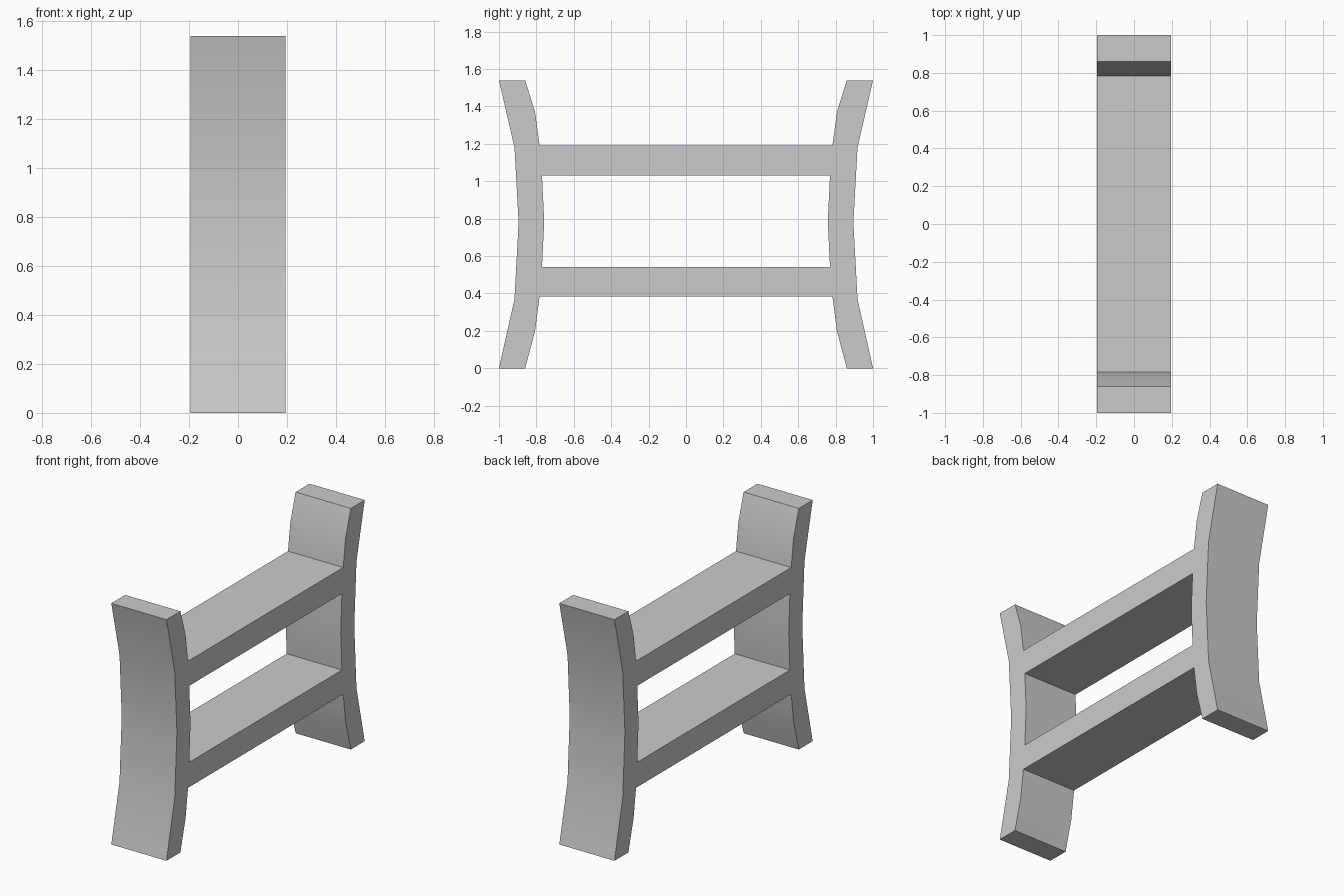
import bpy
import bmesh
import math

cube = bpy.data.objects.get("Cube")
if cube:
    bpy.data.objects.remove(cube, do_unlink=True)

HALF_WIDTH = 0.195

grey = bpy.data.materials.new("plain_grey")
grey.use_nodes = True
grey.diffuse_color = (0.6, 0.6, 0.6, 1)
grey.node_tree.nodes["Principled BSDF"].inputs["Base Color"].default_value = grey.diffuse_color


def slab(name, profile):
    """Extrude a closed (y, z) profile across the full width."""
    bm = bmesh.new()
    face = bm.faces.new([bm.verts.new((-HALF_WIDTH, y, z)) for y, z in profile])
    out = bmesh.ops.extrude_face_region(bm, geom=[face])
    verts = [v for v in out["geom"] if isinstance(v, bmesh.types.BMVert)]
    bmesh.ops.translate(bm, verts=verts, vec=(2 * HALF_WIDTH, 0, 0))
    bmesh.ops.recalc_face_normals(bm, faces=bm.faces)
    mesh = bpy.data.meshes.new(name)
    bm.to_mesh(mesh)
    bm.free()
    mesh.materials.append(grey)
    obj = bpy.data.objects.new(name, mesh)
    bpy.context.collection.objects.link(obj)
    bpy.ops.object.select_all(action="DESELECT")
    obj.select_set(True)
    bpy.context.view_layer.objects.active = obj
    bpy.ops.object.shade_smooth_by_angle(angle=math.radians(30))


# Shelf ends, as lower and upper points where they meet the panels
lower_end = [(0.783, 0.383), (0.77, 0.542)]
upper_end = [(0.77, 1.03), (0.783, 1.192)]

# Bowed end panels: curved inside and outside faces
outer = [(1.0, 0), (0.917, 0.37), (0.895, 0.78), (0.917, 1.18), (1.0, 1.54)]
inner = ([(0.86, 0), (0.807, 0.2)] + lower_end + [(0.758, 0.785)]
         + upper_end + [(0.807, 1.37), (0.86, 1.54)])
panel = outer + inner[::-1]
for name, side in (("front_end_panel", -1), ("back_end_panel", 1)):
    slab(name, [(side * y, z) for y, z in panel])

# Two shelves, their ends fitted to the curve of the panels
for name, (low, high) in (("lower_shelf", lower_end), ("upper_shelf", upper_end)):
    slab(name, [low, high, (-high[0], high[1]), (-low[0], low[1])])
